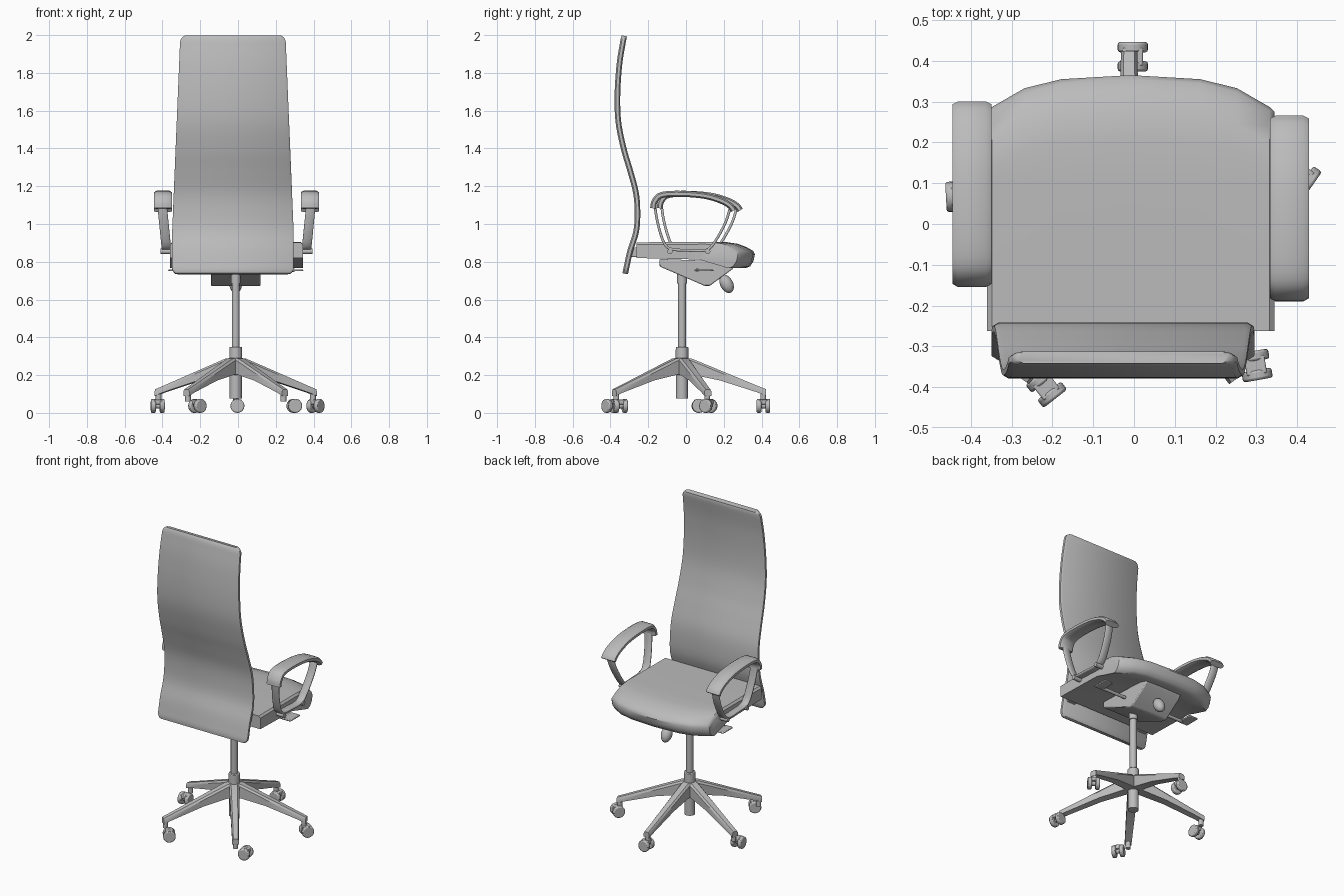
import bpy, bmesh, math
from mathutils import Vector, Matrix

cube = bpy.data.objects.get("Cube")
if cube:
    bpy.data.objects.remove(cube, do_unlink=True)

grey = bpy.data.materials.new("mid_grey")
grey.use_nodes = True
grey.diffuse_color = (0.5, 0.5, 0.5, 1)
grey.node_tree.nodes["Principled BSDF"].inputs["Base Color"].default_value = (0.5, 0.5, 0.5, 1)

CX, CY = -0.012, -0.021   # column axis
MID = -0.008              # seat and arm centre line


def finish(name, bm, bevel=0, angle=35):
    bmesh.ops.recalc_face_normals(bm, faces=bm.faces)
    me = bpy.data.meshes.new(name)
    bm.to_mesh(me)
    bm.free()
    me.materials.append(grey)
    me.shade_smooth()
    me.set_sharp_from_angle(angle=math.radians(angle))
    ob = bpy.data.objects.new(name, me)
    bpy.context.collection.objects.link(ob)
    if bevel:
        mod = ob.modifiers.new("Bevel", "BEVEL")
        mod.width, mod.segments, mod.limit_method = bevel, 2, "ANGLE"
    return ob


def loft(name, rings, bevel=0, angle=35, matrix=None):
    bm = bmesh.new()
    loops = [[bm.verts.new(p) for p in ring] for ring in rings]
    n = len(loops[0])
    for a, b in zip(loops, loops[1:]):
        for i in range(n):
            j = (i + 1) % n
            bm.faces.new((a[i], a[j], b[j], b[i]))
    bm.faces.new(loops[0])
    bm.faces.new(loops[-1])
    if matrix:
        bm.transform(matrix)
    return finish(name, bm, bevel, angle)


def cylinder(name, start, end, r1, r2=None, sides=24, bevel=0):
    start, end = Vector(start), Vector(end)
    d = end - start
    bm = bmesh.new()
    bmesh.ops.create_cone(bm, cap_ends=True, segments=sides, radius1=r1,
                          radius2=r1 if r2 is None else r2, depth=d.length)
    turn = d.to_track_quat("Z", "Y").to_matrix().to_4x4()
    bm.transform(Matrix.Translation((start + end) / 2) @ turn)
    return finish(name, bm, bevel)


def box(name, centre, size, turn=0, bevel=0):
    bm = bmesh.new()
    bmesh.ops.create_cube(bm, size=1)
    bm.transform(Matrix.Translation(centre) @ Matrix.Rotation(turn, 4, "Z")
                 @ Matrix.Diagonal((*size, 1)))
    return finish(name, bm, bevel)


def spline(points, steps=5):
    """Smooth curve through the points."""
    p = [Vector(q) for q in points]
    p = [2 * p[0] - p[1]] + p + [2 * p[-1] - p[-2]]
    out = []
    for a, b, c, d in zip(p, p[1:], p[2:], p[3:]):
        for i in range(steps):
            t = i / steps
            out.append(0.5 * (2 * b + (c - a) * t + (2 * a - 5 * b + 4 * c - d) * t ** 2
                              + (3 * b - a - 3 * c + d) * t ** 3))
    return out + [p[-2]]


def band(name, points, thick, edge):
    """Flat band along a path of (x, y, z, half width) in a side plane."""
    rings = []
    for i, p in enumerate(points):
        t = points[min(i + 1, len(points) - 1)] - points[max(i - 1, 0)]
        normal = Vector((0, -t.z, t.y)).normalized()
        h, w = thick / 2, p.w
        section = [(-w, -h / 2), (-w, h / 2), (edge - w, h), (w - edge, h),
                   (w, h / 2), (w, -h / 2), (w - edge, -h), (edge - w, -h)]
        rings.append([Vector((p.x + u, p.y, p.z)) + normal * v for u, v in section])
    return loft(name, rings, angle=50)


# Tall curved backrest, wider at the lumbar, with rounded corners
side = [(-.322, .737), (-.313, .78), (-.295, .86), (-.264, .96), (-.257, 1.06),
        (-.265, 1.165), (-.295, 1.28), (-.33, 1.4), (-.358, 1.54), (-.363, 1.685),
        (-.353, 1.84), (-.336, 1.95), (-.327, 1.996)]
back = []
for p in spline([(-.027, y, z, 0) for y, z in side], 6):
    p.w = min(.322, .322 - .042 * (p.z - .95) / 1.01)
    for gap in (.04 - (2 - p.z), .035 - (p.z - .735)):
        if gap > 0:
            p.w -= .04 - math.sqrt(max(0, .04 ** 2 - gap ** 2))
    back.append(p)
band("backrest", back, .03, .012)

# Seat cushion: side profiles lofted across the width, front edge bowed
rings = []
for x, front, drop in [(-.352, .275, .012), (-.34, .287, 0), (-.26, .333, 0), (-.17, .355, 0),
                       (0, .365, 0), (.17, .355, 0), (.26, .333, 0), (.34, .287, 0),
                       (.352, .275, .012)]:
    rings.append([(MID + x, y, z) for y, z in [
        (-.262, .82), (-.262, .903 - drop), (.1, .905 - drop), (front - .15, .904 - drop),
        (front - .09, .895 - drop), (front - .045, .878 - drop), (front - .01, .858 - drop),
        (front, .84), (front - .008, .802), (front - .025, .776), (front - .05, .766),
        (front - .15, .795), (.07, .812)]])
loft("seat_cushion", rings, angle=40)

# Tilt mechanism below the seat
wedge = [(-.14, .815), (-.14, .775), (.1, .672), (.125, .672), (.245, .76), (.27, .8)]
loft("tilt_mechanism", [[(CX + x, y, z) for y, z in wedge] for x in (-.132, .132)], .006)

# Egg-shaped tension knob
bm = bmesh.new()
bmesh.ops.create_uvsphere(bm, u_segments=20, v_segments=12, radius=1)
bm.transform(Matrix.Translation((CX, .215, .683)) @ Matrix.Rotation(math.radians(28), 4, "X")
             @ Matrix.Diagonal((.034, .034, .052, 1)))
finish("tension_knob", bm, angle=60)
cylinder("knob_stem", (CX, .165, .74), (CX, .205, .7), .014)

# Armrests, levers and brackets on both sides
pad = [(-.174, 1.083), (-.166, 1.12), (-.13, 1.153), (-.03, 1.16), (.1, 1.149),
       (.19, 1.122), (.235, 1.095), (.252, 1.072)]
loop = [(-.165, 1.1), (-.155, 1.03), (-.135, .95), (-.11, .89), (-.075, .866), (0, .861),
        (.08, .858), (.125, .872), (.165, .925), (.21, 1.01), (.235, 1.09)]
for s, word, shift in ((1, "left", 0), (-1, "right", .035)):
    band(word + "_arm_pad",
         spline([(MID + s * .389, y + shift, z, .048) for y, z in pad]), .032, .014)
    band(word + "_arm_loop",
         spline([(MID + s * (.37 + .1 * (z - .86)), y + shift, z, .025) for y, z in loop]),
         .014, .004)
    for y in (-.085, .115):
        cylinder(word + "_arm_bolt", (MID + s * .33, y + shift, .855),
                 (MID + s * .402, y + shift, .855), .014, sides=16)
    cylinder(word + "_lever_rod", (CX + s * .12, .06, .755), (CX + s * .31, .06, .755), .01)
    box(word + "_lever_paddle", (CX + s * .325, .095, .755), (.065, .1, .01), bevel=.004)
    box(word + "_back_bracket", (-.027 + s * .27, -.262, .85), (.06, .06, .05), bevel=.005)

# Gas column
cylinder("gas_piston", (CX, CY, .34), (CX, CY, .74), .021)
cylinder("piston_collar", (CX, CY, .685), (CX, CY, .74), .026)
cylinder("hub", (CX, CY, .2), (CX, CY, .35), .036, .033, bevel=.004)
cylinder("column_housing", (CX, CY, .075), (CX, CY, .25), .032)

# Five-legged star base
for k in range(5):
    place = (Matrix.Translation((CX, CY, 0))
             @ Matrix.Rotation(math.radians(90 + 72 * k), 4, "Z"))
    rings = []
    for r, low, high, w in [(0, .2, .292, .03), (.05, .203, .288, .03), (.2, .172, .226, .026),
                            (.4, .108, .143, .021), (.445, .09, .125, .02)]:
        rings.append([(r, -w, low), (r, -w, high - .012), (r, -w * .65, high),
                      (r, w * .65, high), (r, w, high - .012), (r, w, low)])
    loft("base_leg", rings, matrix=place)
    tip = place @ Vector((.43, 0, .06))
    cylinder("caster_stem", tip, tip + Vector((0, 0, .05)), .015, sides=16)

# Twin-wheel casters, each swivelled its own way
for x, y, degrees in [(-.003, .41, 90), (-.425, .068, 3), (-.215, -.4, -52),
                      (.298, -.347, 100), (.41, .118, -35)]:
    a = math.radians(degrees)
    axis = Vector((math.cos(a), math.sin(a), 0))
    c = Vector((x, y, .037))
    for s in (-1, 1):
        cylinder("caster_wheel", c + axis * s * .011, c + axis * s * .036, .037, bevel=.006)
    cylinder("caster_axle", c - axis * .015, c + axis * .015, .014, sides=16)
    box("caster_hood", c + Vector((0, 0, .02)), (.045, .05, .026), a, .004)
